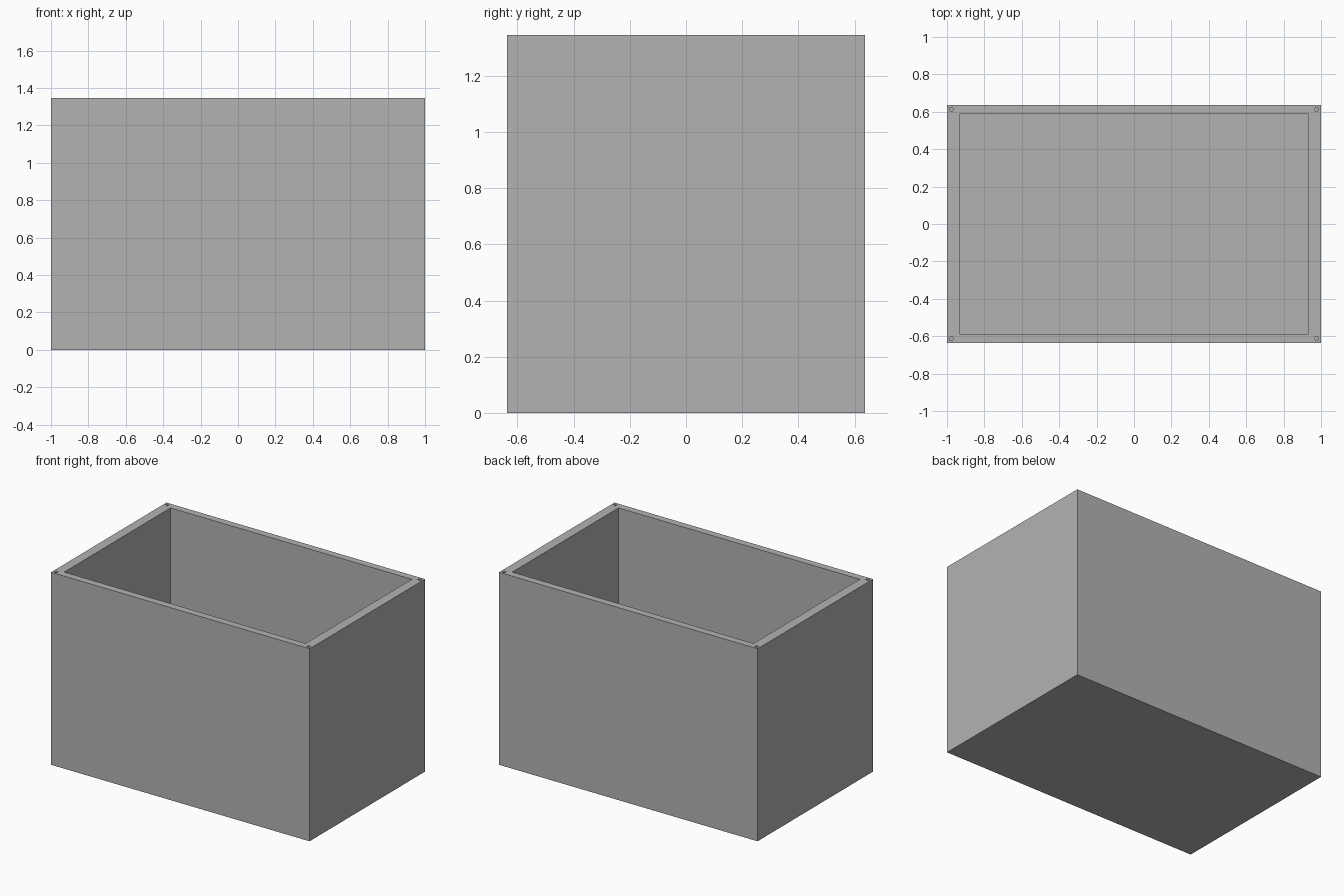
import bpy

if "Cube" in bpy.data.objects:
    bpy.data.objects.remove(bpy.data.objects["Cube"], do_unlink=True)

WIDTH, DEPTH, HEIGHT = 2.0, 1.275, 1.346
WALL_X, WALL_Y, FLOOR = 0.067, 0.05, 0.06
HOLE_X, HOLE_Y, HOLE_R, HOLE_DEPTH = 0.976, 0.613, 0.011, 0.12

grey = bpy.data.materials.new("plain_grey")
grey.use_nodes = True
colour = (0.45, 0.45, 0.45, 1)
grey.diffuse_color = colour
grey.node_tree.nodes["Principled BSDF"].inputs["Base Color"].default_value = colour


def block(name, size, bottom):
    """Box centred on x and y, resting at the given height."""
    bpy.ops.mesh.primitive_cube_add(size=1, location=(0, 0, bottom + size[2] / 2))
    obj = bpy.context.object
    obj.name = name
    obj.scale = size
    bpy.ops.object.transform_apply(location=True, rotation=False, scale=True)
    obj.data.materials.append(grey)
    return obj


def cut(target, cutter):
    """Subtract the cutter from the target and discard it."""
    cutter.hide_render = True
    mod = target.modifiers.new("cut", 'BOOLEAN')
    mod.operation = 'DIFFERENCE'
    mod.solver = 'EXACT'
    mod.object = cutter
    bpy.context.view_layer.objects.active = target
    bpy.ops.object.modifier_apply(modifier=mod.name)
    bpy.data.objects.remove(cutter, do_unlink=True)


# Open-topped box
box = block("open_box", (WIDTH, DEPTH, HEIGHT), 0)
cut(box, block("cavity_cutter", (WIDTH - 2 * WALL_X, DEPTH - 2 * WALL_Y, HEIGHT), FLOOR))

# Screw holes in the four rim corners
for sx in (-1, 1):
    for sy in (-1, 1):
        bpy.ops.mesh.primitive_cylinder_add(
            vertices=24, radius=HOLE_R, depth=2 * HOLE_DEPTH,
            location=(sx * HOLE_X, sy * HOLE_Y, HEIGHT))
        hole = bpy.context.object
        hole.name = "screw_hole_cutter"
        hole.data.materials.append(grey)
        cut(box, hole)

# Smooth hole walls, sharp box edges
bpy.ops.object.select_all(action='DESELECT')
box.select_set(True)
bpy.context.view_layer.objects.active = box
bpy.ops.object.shade_smooth_by_angle()
